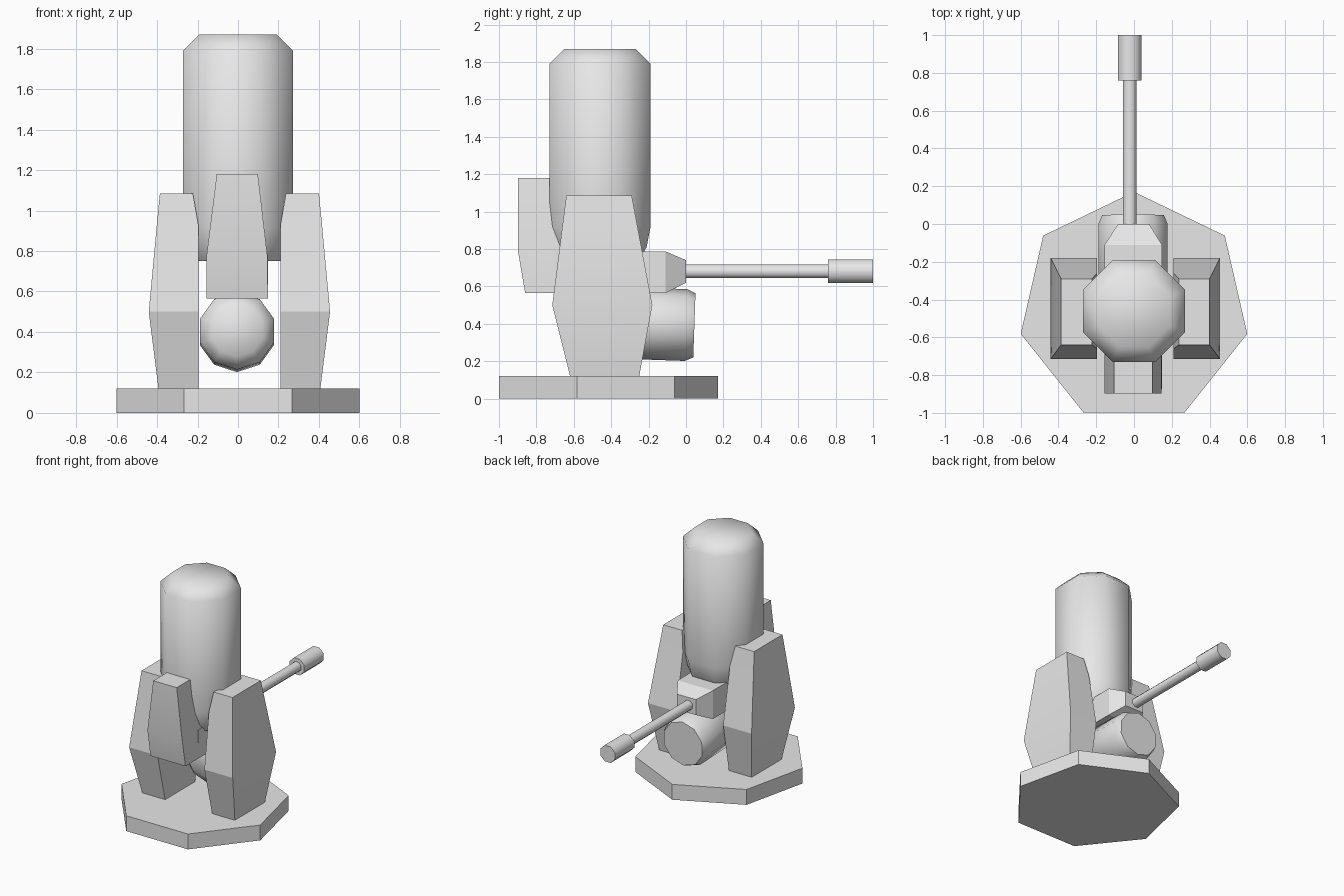
import bpy, bmesh, math
from mathutils import Matrix

if "Cube" in bpy.data.objects:
    bpy.data.objects.remove(bpy.data.objects["Cube"])

grey = bpy.data.materials.new("grey")
grey.diffuse_color = (0.8, 0.8, 0.8, 1)
grey.use_nodes = True
grey.node_tree.nodes["Principled BSDF"].inputs["Base Color"].default_value = grey.diffuse_color


def loft(name, rings, angle):
    """Skin a stack of equal-length point rings, cap both ends."""
    bm = bmesh.new()
    loops = [[bm.verts.new(p) for p in ring] for ring in rings]
    n = len(loops[0])
    for a, b in zip(loops, loops[1:]):
        for i in range(n):
            j = (i + 1) % n
            bm.faces.new((a[i], a[j], b[j], b[i]))
    bm.faces.new(loops[0][::-1])
    bm.faces.new(loops[-1])
    bmesh.ops.recalc_face_normals(bm, faces=bm.faces)
    me = bpy.data.meshes.new(name)
    bm.to_mesh(me)
    bm.free()
    me.materials.append(grey)
    ob = bpy.data.objects.new(name, me)
    bpy.context.collection.objects.link(ob)
    bpy.ops.object.select_all(action='DESELECT')
    ob.select_set(True)
    bpy.context.view_layer.objects.active = ob
    if angle:
        bpy.ops.object.shade_smooth_by_angle(angle=math.radians(angle))
    return ob


def lathe(name, sides, profile, centre, turn=0.0, along_y=False, angle=50):
    """Polygonal turned part: profile is (radius, distance along axis)."""
    rings = []
    for r, h in profile:
        ring = []
        for k in range(sides):
            t = turn + 2 * math.pi * k / sides
            u, v = r * math.cos(t), r * math.sin(t)
            off = (u, h, v) if along_y else (u, v, h)
            ring.append([c + o for c, o in zip(centre, off)])
        rings.append(ring)
    return loft(name, rings, angle)


def box_stack(name, levels, angle):
    """Rectangles (z, x0, x1, y0, y1) stacked upward."""
    return loft(name, [[(x0, y0, z), (x1, y0, z), (x1, y1, z), (x0, y1, z)]
                       for z, x0, x1, y0, y1 in levels], angle)


# Seven-sided base plate
lathe("base", 7, [(0.615, 0), (0.615, 0.12)], (0, -0.445, 0), math.pi / 2, angle=0)

# Upright eight-sided tube with chamfered ends
lathe("barrel", 8, [(0.235, 0.75), (0.27, 0.81), (0.293, 0.92), (0.293, 1.79), (0.206, 1.87)],
      (0, -0.46, 0), math.pi / 8)

# Side supports, mirrored
for side, label in ((1, "right_support"), (-1, "left_support")):
    levels = [(0.12, 0.203, 0.40, -0.62, -0.25), (0.50, 0.203, 0.448, -0.715, -0.18),
              (0.93, 0.203, 0.408, -0.66, -0.261), (1.085, 0.23, 0.393, -0.64, -0.29)]
    box_stack(label, [(z, 0.007 + side * a, 0.007 + side * b, c, d)
                      for z, a, b, c, d in levels], 16)

# Front plate bulging at the lower end
box_stack("front_plate", [(0.565, -0.155, 0.148, -0.86, -0.55), (0.78, -0.155, 0.145, -0.897, -0.6),
                          (1.18, -0.105, 0.098, -0.897, -0.65)], 16)

# Block through the middle, tapering at the back
loft("breech_block", [[(x0, y, z0), (x1, y, z0), (x1, y, z1), (x0, y, z1)]
                      for y, x0, x1, z0, z1 in ((-0.7, -0.155, 0.148, 0.565, 0.787),
                                                (-0.11, -0.155, 0.148, 0.565, 0.787),
                                                (0, -0.085, 0.08, 0.62, 0.74))], 16)

# Rounded drum under the block, slightly tilted
drum = lathe("drum", 10, [(0.13, -0.24), (0.192, -0.18), (0.192, 0.19), (0.172, 0.235)],
             (0, 0, 0), math.pi / 10, True)
drum.data.transform(Matrix.Translation((-0.005, -0.19, 0.4)) @ Matrix.Rotation(math.radians(-2), 4, 'X'))

# Lever rod and its grip
lathe("lever_rod", 8, [(0.039, -0.05), (0.039, 0.8)], (-0.022, 0, 0.68), math.pi / 8, True)
lathe("lever_grip", 8, [(0.068, 0.76), (0.068, 1.0)], (-0.022, 0, 0.68), math.pi / 8, True)
